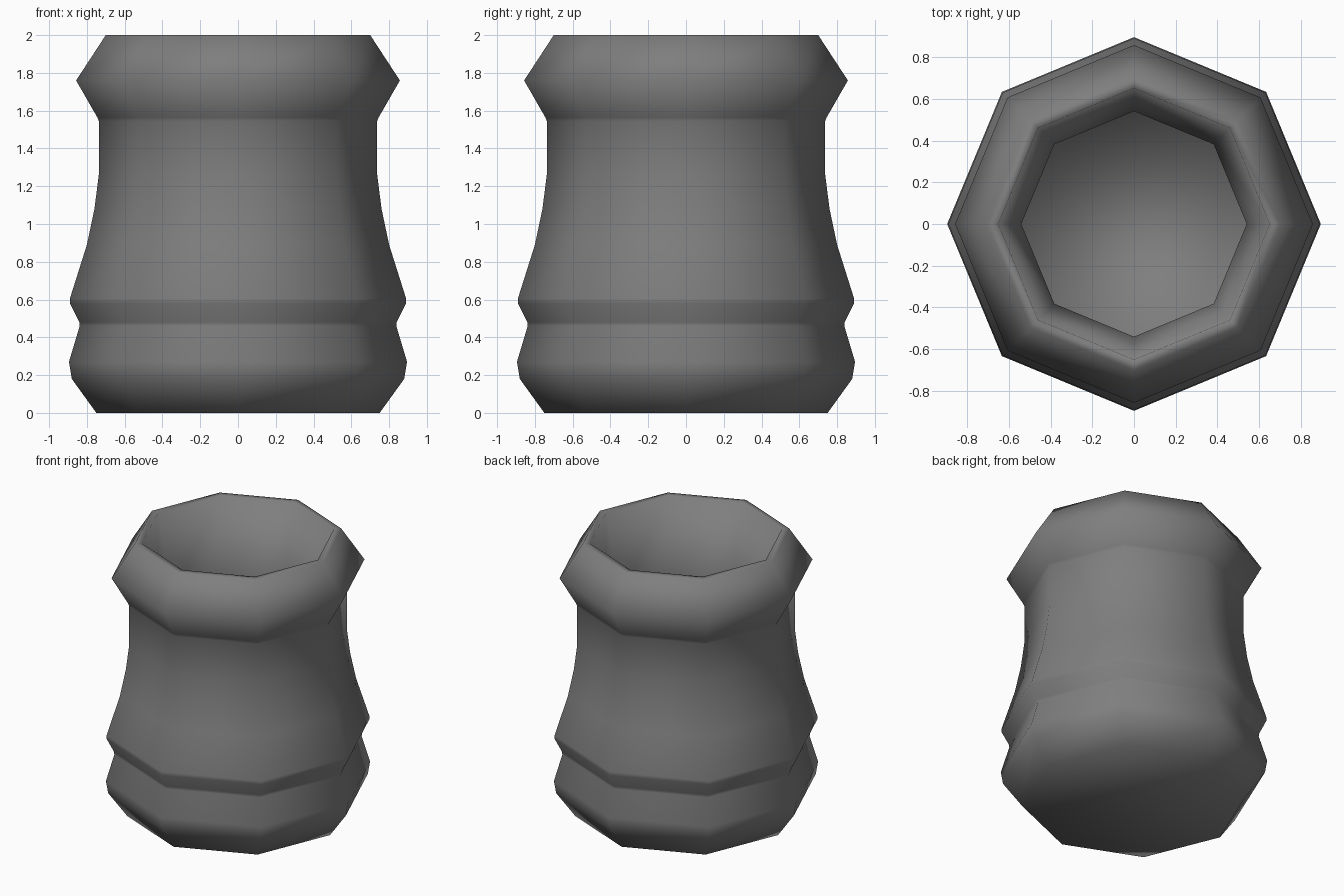
import bpy, bmesh, math

cube = bpy.data.objects.get("Cube")
if cube:
    bpy.data.objects.remove(cube, do_unlink=True)

SIDES = 8

stone = bpy.data.materials.new("dark_grey")
stone.use_nodes = True
grey = (0.21, 0.21, 0.21, 1)
stone.diffuse_color = grey
bsdf = next(n for n in stone.node_tree.nodes if n.type == "BSDF_PRINCIPLED")
bsdf.inputs["Base Color"].default_value = grey
bsdf.inputs["Roughness"].default_value = 0.8

# Outer wall from base to rim (radius, height); paired rings tighten the creases
outer = [(0.75, 0), (0.88, 0.18), (0.895, 0.27), (0.838, 0.46), (0.84, 0.48),
         (0.89, 0.58), (0.89, 0.605), (0.80, 0.89), (0.76, 1.08),
         (0.737, 1.26), (0.737, 1.545), (0.745, 1.565), (0.857, 1.76), (0.70, 2)]
# Inner wall from lip through the narrow throat to the floor
inner = [(0.65, 2), (0.54, 1.4), (0.62, 0.9), (0.62, 0.2)]


def lathe(name, profile):
    """Spin a closed-ended profile round the z axis."""
    bm = bmesh.new()
    rings = []
    for r, z in profile:
        rings.append([bm.verts.new((r * math.cos(math.tau * i / SIDES),
                                    r * math.sin(math.tau * i / SIDES), z))
                      for i in range(SIDES)])
    for low, high in zip(rings, rings[1:]):
        for i in range(SIDES):
            j = (i + 1) % SIDES
            bm.faces.new((low[i], low[j], high[j], high[i]))
    bm.faces.new(rings[0][::-1])
    bm.faces.new(rings[-1])
    bmesh.ops.recalc_face_normals(bm, faces=bm.faces[:])
    for face in bm.faces:
        face.smooth = True
    mesh = bpy.data.meshes.new(name)
    bm.to_mesh(mesh)
    bm.free()
    mesh.materials.append(stone)
    obj = bpy.data.objects.new(name, mesh)
    bpy.context.collection.objects.link(obj)
    return obj


# Hollow eight-sided pot
lathe("pot", outer + inner)
